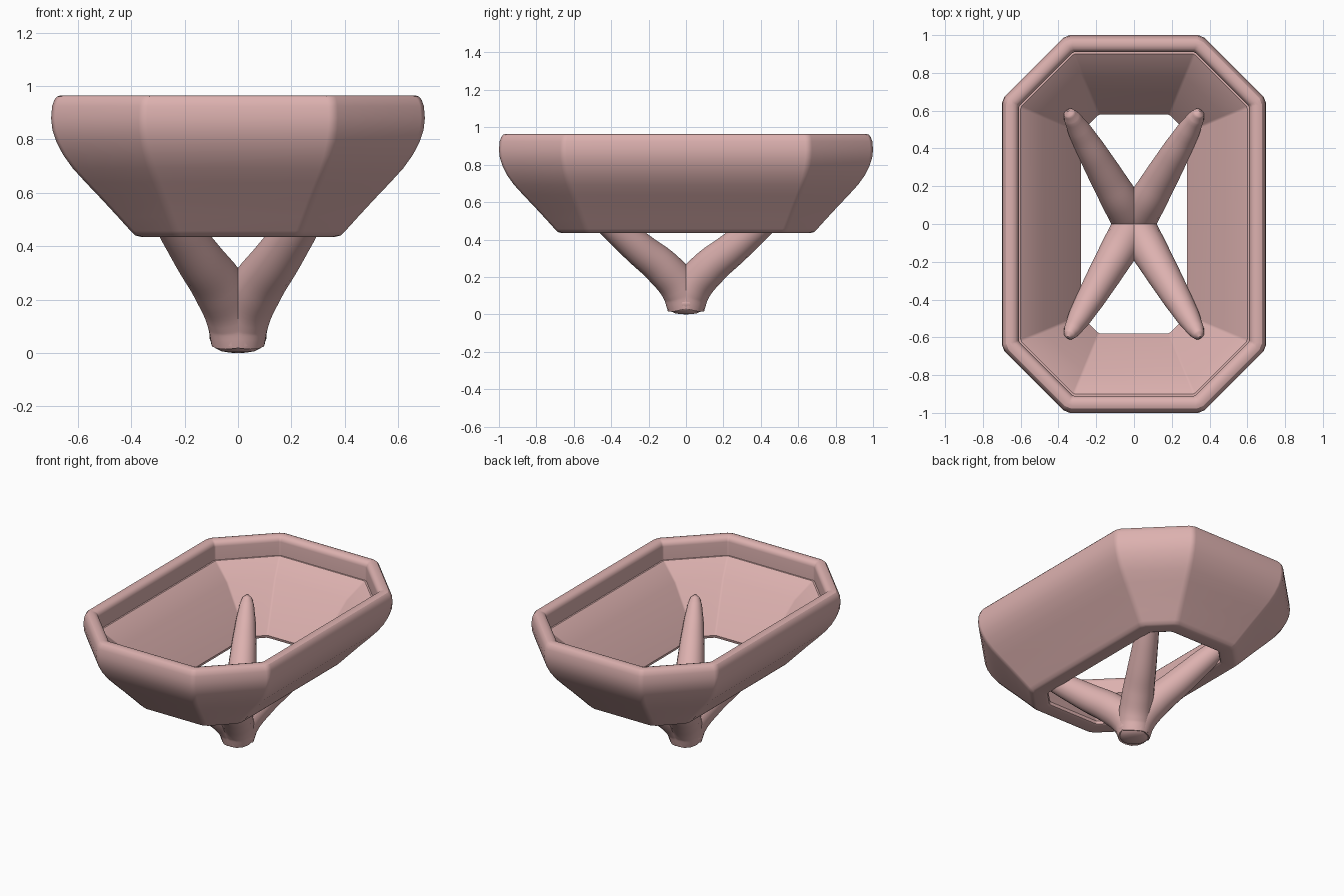
import bpy, bmesh, math
from mathutils import Vector

if "Cube" in bpy.data.objects:
    bpy.data.objects.remove(bpy.data.objects["Cube"])

mat = bpy.data.materials.new("rose_metal")
mat.diffuse_color = (0.72, 0.44, 0.43, 1)
mat.use_nodes = True
mat.node_tree.nodes["Principled BSDF"].inputs["Base Color"].default_value = mat.diffuse_color


def mesh_object(name, bm, angle):
    bmesh.ops.recalc_face_normals(bm, faces=bm.faces)
    me = bpy.data.meshes.new(name)
    bm.to_mesh(me)
    bm.free()
    ob = bpy.data.objects.new(name, me)
    bpy.context.collection.objects.link(ob)
    finish(ob, angle)
    return ob


def finish(ob, angle):
    ob.data.materials.clear()
    ob.data.materials.append(mat)
    bpy.ops.object.select_all(action='DESELECT')
    ob.select_set(True)
    bpy.context.view_layer.objects.active = ob
    bpy.ops.object.shade_smooth_by_angle(angle=math.radians(angle))


def bridge(bm, a, b):
    n = len(a)
    for i in range(n):
        bm.faces.new((a[i], a[(i + 1) % n], b[(i + 1) % n], b[i]))


# Long octagon inset by d, each corner cut slightly by t
def octagon(d, t):
    k = d * (math.sqrt(2) - 1)
    ax, ay, bx, by = 0.70 - d, 0.66 - k, 0.36 - k, 1.0 - d
    c = [Vector(p) for p in ((ax, -ay), (ax, ay), (bx, by), (-bx, by),
                             (-ax, ay), (-ax, -ay), (-bx, -by), (bx, -by))]
    pts = []
    for i, p in enumerate(c):
        for q in (c[i - 1], c[(i + 1) % 8]):
            pts.append(p + (q - p).normalized() * t)
    return pts


# Bezel: closed (inset, height) profile swept around the octagon
outer = [(0.335, 0.435), (0.315, 0.44), (0.298, 0.457), (0.25, 0.51),
         (0.19, 0.575), (0.13, 0.638), (0.08, 0.693), (0.045, 0.742),
         (0.02, 0.79), (0.005, 0.835), (0, 0.88), (0.004, 0.925),
         (0.012, 0.948), (0.022, 0.96), (0.037, 0.965)]
inner = [(0.055, 0.965), (0.072, 0.96), (0.084, 0.948), (0.09, 0.93),
         (0.09, 0.84), (0.10, 0.84), (0.22, 0.745), (0.42, 0.46),
         (0.415, 0.442), (0.40, 0.435)]
bm = bmesh.new()
rings = [[bm.verts.new((p.x, p.y, z)) for p in octagon(d, t)]
         for prof, t in ((outer, 0.02), (inner, 0.008)) for d, z in prof]
for i in range(len(rings)):
    bridge(bm, rings[i - 1], rings[i])
bezel = mesh_object("bezel", bm, 30)
wn = bezel.modifiers.new("flat_panels", 'WEIGHTED_NORMAL')
wn.keep_sharp = True

# Four tapered curved prongs: (reach, height, radius) along each path
path = [(0, 0.05, 0.103), (0.03, 0.13, 0.105), (0.14, 0.245, 0.10),
        (0.28, 0.345, 0.09), (0.43, 0.455, 0.078), (0.57, 0.56, 0.062),
        (0.65, 0.635, 0.045), (0.68, 0.668, 0.03), (0.695, 0.683, 0.006)]
for sx, sy, name in ((1, 1, "back_right"), (-1, 1, "back_left"),
                     (1, -1, "front_right"), (-1, -1, "front_left")):
    cu = bpy.data.curves.new(name + "_prong", 'CURVE')
    cu.dimensions = '3D'
    cu.bevel_depth = 1.0
    cu.bevel_resolution = 6
    cu.resolution_u = 6
    cu.use_fill_caps = True
    sp = cu.splines.new('BEZIER')
    sp.bezier_points.add(len(path) - 1)
    for bp, (r, z, rad) in zip(sp.bezier_points, path):
        bp.co = (sx * r * 0.504, sy * r * 0.864, z)
        bp.radius = rad
        bp.handle_left_type = bp.handle_right_type = 'AUTO'
    ob = bpy.data.objects.new(name + "_prong", cu)
    bpy.context.collection.objects.link(ob)
    bpy.ops.object.select_all(action='DESELECT')
    ob.select_set(True)
    bpy.context.view_layer.objects.active = ob
    bpy.ops.object.convert(target='MESH')
    finish(bpy.context.view_layer.objects.active, 50)

# Rounded foot button where the prongs meet
bm = bmesh.new()
foot = [(0.03, 0.001), (0.06, 0.006), (0.083, 0.017), (0.098, 0.033),
        (0.106, 0.052), (0.107, 0.066), (0.103, 0.075)]
rings = [[bm.verts.new((r * math.cos(a * math.tau / 32),
                        r * math.sin(a * math.tau / 32), z)) for a in range(32)]
         for r, z in foot]
for a, b in zip(rings, rings[1:]):
    bridge(bm, a, b)
tip = bm.verts.new((0, 0, 0))
for i in range(32):
    bm.faces.new((tip, rings[0][i], rings[0][(i + 1) % 32]))
bm.faces.new(rings[-1])
mesh_object("foot", bm, 40)
